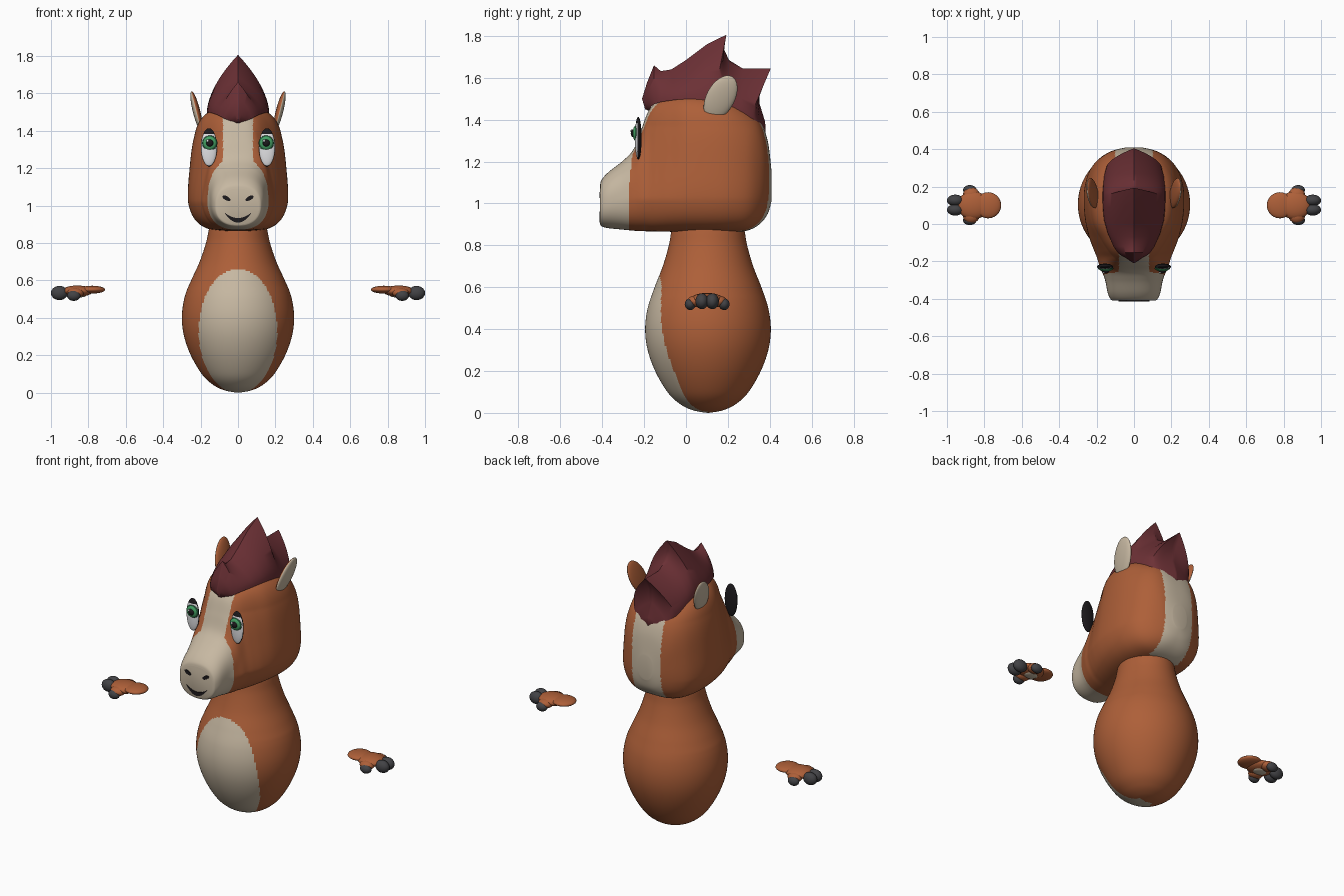
import bpy, bmesh, math
from mathutils import Matrix, Vector, Euler

if "Cube" in bpy.data.objects:
    bpy.data.objects.remove(bpy.data.objects["Cube"])


def material(name, rgb):
    m = bpy.data.materials.new(name)
    m.diffuse_color = (*rgb, 1)
    m.use_nodes = True
    m.node_tree.nodes["Principled BSDF"].inputs["Base Color"].default_value = m.diffuse_color
    return m


ORANGE = material("chestnut coat", (0.42, 0.115, 0.04))
CREAM = material("cream", (0.57, 0.48, 0.36))
HAIR = material("maroon hair", (0.15, 0.03, 0.036))
GREY = material("hoof grey", (0.055, 0.055, 0.06))
BLACK = material("black", (0.012, 0.01, 0.012))
WHITE = material("eye white", (0.8, 0.8, 0.82))
GREEN = material("iris green", (0.06, 0.36, 0.13))
DARKGREEN = material("iris rim", (0.015, 0.1, 0.04))


def finish(name, bm, mats, rule=None, smooth=True):
    """Turn a bmesh into an object, colouring faces by rule(centre, normal)."""
    bmesh.ops.recalc_face_normals(bm, faces=bm.faces)
    bm.normal_update()
    for f in bm.faces:
        f.smooth = smooth
        if rule:
            f.material_index = int(rule(f.calc_center_median(), f.normal))
    me = bpy.data.meshes.new(name)
    bm.to_mesh(me)
    bm.free()
    for m in mats:
        me.materials.append(m)
    ob = bpy.data.objects.new(name, me)
    bpy.context.collection.objects.link(ob)
    return ob


def loft(rings, closed=True):
    """Skin a list of point rings and cap both ends."""
    bm = bmesh.new()
    vs = [[bm.verts.new(p) for p in r] for r in rings]
    n = len(rings[0])
    for a, b in zip(vs, vs[1:]):
        for i in range(n if closed else n - 1):
            j = (i + 1) % n
            bm.faces.new((a[i], a[j], b[j], b[i]))
    bm.faces.new(vs[0])
    bm.faces.new(vs[-1])
    return bm


def refine(rows, steps):
    """Catmull-Rom interpolation of rows of numbers."""
    out = []
    for i in range(len(rows) - 1):
        p0, p1 = rows[max(i - 1, 0)], rows[i]
        p2, p3 = rows[i + 1], rows[min(i + 2, len(rows) - 1)]
        for s in range(steps):
            t = s / steps
            out.append([0.5 * (2 * b + (c - a) * t + (2 * a - 5 * b + 4 * c - d) * t * t
                               + (3 * b - a - 3 * c + d) * t ** 3)
                        for a, b, c, d in zip(p0, p1, p2, p3)])
    return out + [list(rows[-1])]


def ellipsoid(name, loc, rad, mats, rule=None, rot=(0, 0, 0), seg=24):
    """Rule sees unit-sphere coordinates."""
    bm = bmesh.new()
    bmesh.ops.create_uvsphere(bm, u_segments=seg, v_segments=seg // 2, radius=1)
    ob = finish(name, bm, mats, rule)
    ob.data.transform(Matrix.LocRotScale(Vector(loc), Euler(rot), Vector(rad)))
    return ob


def plate(name, pts, y, mat, depth=0.006):
    bm = loft([[(x, y, z) for x, z in pts], [(x, y + depth, z) for x, z in pts]])
    return finish(name, bm, [mat], smooth=False)


def power(v, e):
    return math.copysign(abs(v) ** e, v)


# Body: egg rising into a neck, with an oval belly patch
profile = [(0.004, 0.0), (0.07, 0.012), (0.13, 0.04), (0.19, 0.095), (0.25, 0.195), (0.288, 0.3),
           (0.3, 0.4), (0.288, 0.5), (0.255, 0.6), (0.216, 0.7), (0.187, 0.8), (0.175, 0.87),
           (0.16, 0.95)]
rings = [[(r * (1 - 0.1 * max(0, z - 0.55) / 0.3) * math.cos(a), 0.105 + r * math.sin(a), z)
          for a in (2 * math.pi * k / 176 for k in range(176))] for r, z in refine(profile, 10)]
finish("body", loft(rings), [ORANGE, CREAM],
       lambda c, n: c.y < 0.105 and (c.x / 0.21) ** 2 + ((c.z - 0.33) / 0.332) ** 2 < 1)

# Head stations: y, top, bottom, half width, roundness, upper narrowing
stations = [(-0.41, 1.09, 0.90, 0.112, 0.85, 0), (-0.402, 1.115, 0.89, 0.125, 0.85, 0),
            (-0.37, 1.15, 0.882, 0.14, 0.85, 0), (-0.30, 1.205, 0.875, 0.155, 0.8, 0.1),
            (-0.25, 1.26, 0.87, 0.175, 0.75, 0.25), (-0.215, 1.35, 0.868, 0.192, 0.7, 0.36),
            (-0.18, 1.44, 0.867, 0.205, 0.66, 0.38), (-0.14, 1.485, 0.866, 0.222, 0.62, 0.32),
            (-0.08, 1.51, 0.865, 0.245, 0.6, 0.24), (0, 1.525, 0.864, 0.265, 0.58, 0.15),
            (0.1, 1.52, 0.862, 0.275, 0.57, 0.12), (0.2, 1.5, 0.862, 0.27, 0.58, 0.12),
            (0.29, 1.455, 0.87, 0.24, 0.6, 0.12), (0.35, 1.405, 0.9, 0.19, 0.65, 0.1),
            (0.39, 1.3, 0.95, 0.12, 0.75, 0), (0.408, 1.16, 1.01, 0.05, 0.9, 0)]
rings = []
for y, top, bot, w, e, narrow in refine(stations, 8):
    ring = []
    for k in range(152):
        a = 2 * math.pi * (k + 0.5) / 152
        z = (top + bot) / 2 + (top - bot) / 2 * power(math.sin(a), e)
        up = min(1, max(0, (z - 1.02) / 0.35))
        ring.append((w * power(math.cos(a), e) * (1 - narrow * up), y, z))
    rings.append(ring)


def face_marking(c, n):
    if c.y > 0.25:
        return abs(c.x) < 0.1
    blaze = 0.08 + max(0, 1.25 - c.z) * 0.2
    return c.y < -0.275 + 0.1 * max(0, c.z - 1.05) or (c.y < -0.08 and c.z > 1.05 and abs(c.x) < blaze)


finish("head", loft(rings), [ORANGE, CREAM], face_marking)

# Mane: sections from base (y, z) to crest (y, z) with half width
mane = [(-0.17, 1.44, -0.195, 1.45, 0.012), (-0.17, 1.455, -0.21, 1.5, 0.045),
        (-0.165, 1.465, -0.185, 1.58, 0.072), (-0.15, 1.475, -0.153, 1.66, 0.09),
        (-0.12, 1.485, -0.12, 1.632, 0.11), (-0.05, 1.495, -0.07, 1.64, 0.14),
        (0.02, 1.5, 0.0, 1.685, 0.16), (0.08, 1.495, 0.1, 1.76, 0.166),
        (0.13, 1.485, 0.193, 1.806, 0.168), (0.17, 1.475, 0.18, 1.74, 0.168),
        (0.21, 1.46, 0.205, 1.685, 0.165), (0.26, 1.43, 0.27, 1.645, 0.16),
        (0.30, 1.40, 0.405, 1.645, 0.148), (0.325, 1.38, 0.355, 1.57, 0.135),
        (0.35, 1.35, 0.35, 1.48, 0.115), (0.36, 1.335, 0.378, 1.39, 0.08),
        (0.36, 1.32, 0.38, 1.34, 0.03)]
rings = []
for y0, z0, y1, z1, w in mane:
    ring = []
    for k in range(33):
        s = -1 + k / 16
        t = (1 - abs(s)) ** 0.8
        ring.append((w * math.copysign(1 - t ** 1.8, s), y0 + (y1 - y0) * t, z0 + (z1 - z0) * t))
    rings.append(ring)
finish("mane", loft(rings), [HAIR])
bpy.context.view_layer.objects.active = bpy.data.objects["mane"]
bpy.data.objects["mane"].select_set(True)
bpy.ops.object.shade_smooth_by_angle(angle=math.radians(50))


def eye_colour(c, n):
    rim = c.y > -0.25 or c.z > 0.72
    return 1 if rim else 0


for side, label in ((-1, "left"), (1, "right")):
    # Ears: cream outside, coat colour inside
    ellipsoid(label + "_ear", (side * 0.222, 0.165, 1.505), (0.02, 0.068, 0.118), [ORANGE, CREAM],
              lambda c, n: c.x * side > 0, (math.radians(-27), side * math.radians(14), 0), 32)

    # Eyes: dark-backed oval, layered iris, pupil, glint
    x = side * 0.155
    ellipsoid(label + "_eye", (x, -0.228, 1.312), (0.043, 0.016, 0.102), [WHITE, BLACK], eye_colour, seg=48)
    for part, r, y, dx, dz, mat in (("iris_rim", 0.041, -0.238, 0, 0, DARKGREEN),
                                    ("iris", 0.035, -0.242, 0, 0, GREEN),
                                    ("pupil", 0.019, -0.252, 0, 0, BLACK),
                                    ("glint", 0.007, -0.261, -0.012, 0.012, WHITE)):
        ellipsoid(label + "_" + part, (x - side * 0.004 + dx, y, 1.335 + dz),
                  (r, 0.012 if r > 0.01 else 0.004, r), [mat])

    # Nostrils: slanted slits
    pts = []
    for k in range(16):
        a = 2 * math.pi * k / 16
        u, v = 0.024 * math.cos(a), 0.011 * math.sin(a)
        pts.append((side * (0.062 + u * 0.88 - v * 0.48), 1.04 + u * 0.48 + v * 0.88))
    plate(label + "_nostril", pts, -0.414, BLACK)

    # Hands: coat-coloured palm, grey hoof tips, cream pad beneath
    for part, loc, rad, mat in (
            ("wrist", (0.78, 0.1, 0.551), (0.07, 0.07, 0.021), ORANGE),
            ("palm", (0.86, 0.1, 0.543), (0.085, 0.075, 0.03), ORANGE),
            ("front_knuckle", (0.87, 0.045, 0.533), (0.045, 0.04, 0.027), ORANGE),
            ("back_knuckle", (0.87, 0.155, 0.533), (0.045, 0.04, 0.027), ORANGE),
            ("front_hoof", (0.878, 0.02, 0.519), (0.036, 0.026, 0.028), GREY),
            ("back_hoof", (0.878, 0.182, 0.519), (0.036, 0.026, 0.028), GREY),
            ("front_middle_hoof", (0.955, 0.076, 0.533), (0.045, 0.031, 0.038), GREY),
            ("back_middle_hoof", (0.955, 0.126, 0.533), (0.045, 0.031, 0.038), GREY),
            ("palm_pad", (0.855, 0.1, 0.519), (0.042, 0.035, 0.01), CREAM)):
        ellipsoid(label + "_" + part, (side * loc[0], loc[1], loc[2]), rad, [mat])

# Smile: crescent plate
arc = [k / 8 - 1 for k in range(17)]
smile = [(0.07 * u, 0.934 + 0.028 * u * u) for u in arc]
smile += [(0.07 * u, 0.909 + 0.05 * u * u) for u in reversed(arc)]
plate("smile", smile, -0.414, BLACK)
